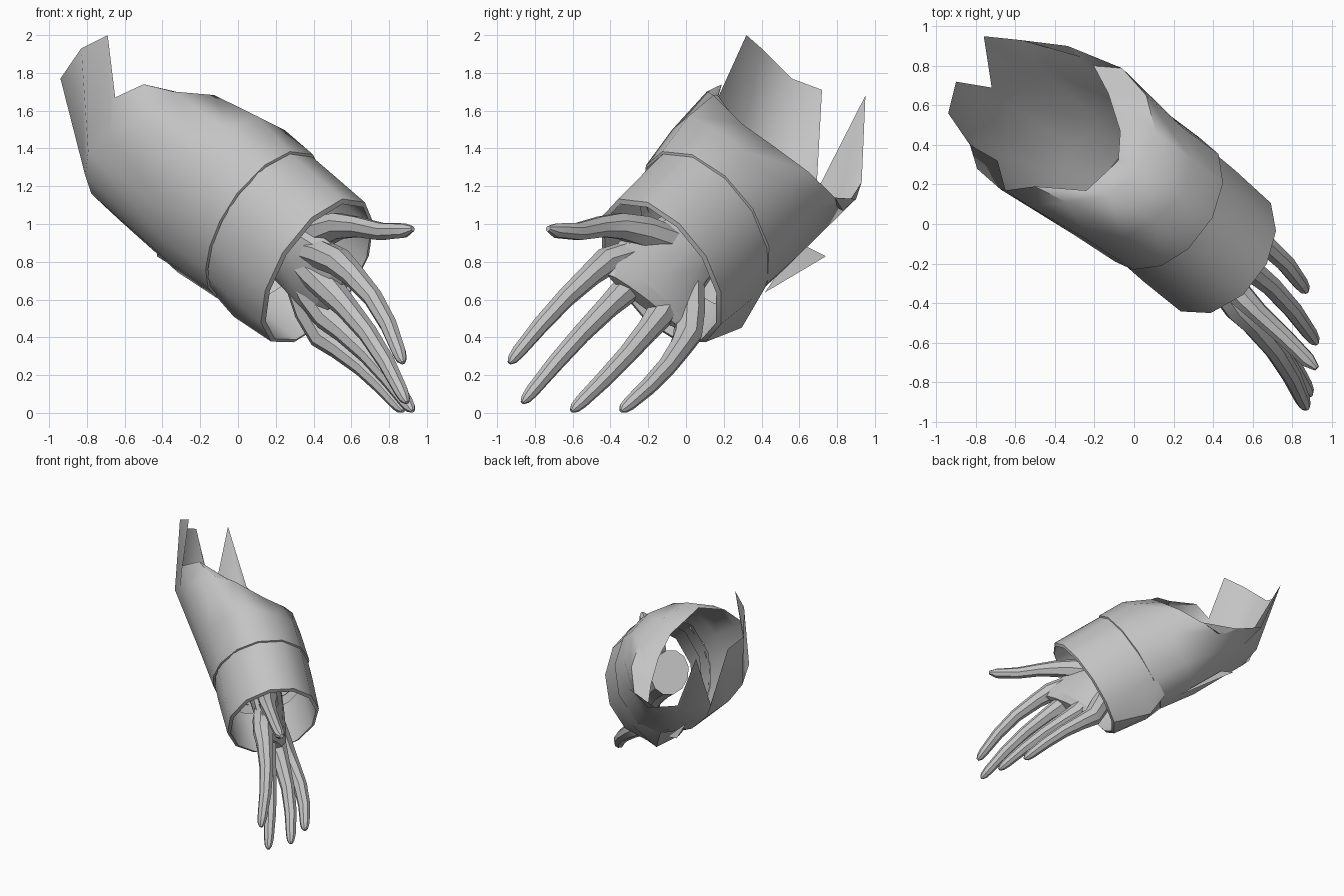
import bpy, bmesh, math
from mathutils import Vector as V

cube = bpy.data.objects.get("Cube")
if cube:
    bpy.data.objects.remove(cube, do_unlink=True)

grey = bpy.data.materials.new("cloth grey")
grey.use_nodes = True
grey.diffuse_color = (0.55, 0.55, 0.55, 1)
grey.node_tree.nodes["Principled BSDF"].inputs["Base Color"].default_value = grey.diffuse_color

# Forearm frame: axis runs to the fingers, up and side span the cross-section
origin = V((0.14, 0.12, 0.98))
axis = V((0.64, -0.55, -0.55)).normalized()
up = (V((0, 0, 1)) - axis * axis.z).normalized()
side = axis.cross(up).normalized()
if side.x < 0:
    side = -side


def arm_point(along, degrees, r_up, r_side, sag=0):
    """Point on the egg-shaped section; sag pulls the underside down."""
    t = math.radians(degrees)
    peak = 1 + .085 * max(0, math.cos(t + .6)) ** 2
    r_up += sag * max(0, -math.cos(t + .24)) ** 8
    return origin + axis * along + (up * (r_up * math.cos(t)) + side * (r_side * math.sin(t))) * peak


def loft(name, rings, cap_start=False, cap_end=False, angle=40):
    """Skin a list of equally sized closed rings."""
    bm = bmesh.new()
    rows = [[bm.verts.new(p) for p in ring] for ring in rings]
    n = len(rows[0])
    for a, b in zip(rows, rows[1:]):
        for i in range(n):
            j = (i + 1) % n
            bm.faces.new((a[i], a[j], b[j], b[i]))
    if cap_start:
        bm.faces.new(rows[0])
    if cap_end:
        bm.faces.new(rows[-1])
    bmesh.ops.recalc_face_normals(bm, faces=bm.faces)
    mesh = bpy.data.meshes.new(name)
    bm.to_mesh(mesh)
    bm.free()
    mesh.materials.append(grey)
    obj = bpy.data.objects.new(name, mesh)
    bpy.context.collection.objects.link(obj)
    bpy.ops.object.select_all(action='DESELECT')
    obj.select_set(True)
    bpy.context.view_layer.objects.active = obj
    bpy.ops.object.shade_smooth_by_angle(angle=math.radians(angle))


def limb(name, path, widths, depths, across, sides=8, angle=30):
    """Tapered tube with an elliptical section along a path."""
    path = [V(p) for p in path]
    rings = []
    for k, p in enumerate(path):
        d = (path[min(k + 1, len(path) - 1)] - path[max(k - 1, 0)]).normalized()
        w = (across - d * across.dot(d)).normalized()
        h = d.cross(w)
        turns = [math.tau * i / sides for i in range(sides)]
        rings.append([p + w * (widths[k] * math.cos(t)) + h * (depths[k] * math.sin(t)) for t in turns])
    loft(name, rings, True, True, angle)


# Ragged upper sleeve: torn rim points, each with its angle about the arm
rim = [
    (296, (-.65, .17, 1.67)), (322, (-.5, .19, 1.74)), (346, (-.24, .17, 1.68)),
    (15, (-.08, .32, 1.47)), (45, (-.07, .47, 1.32)), (75, (-.13, .66, 1.18)),
    (105, (-.22, .83, 1.07)), (140, (-.57, .93, 1.22)), (166, (-.76, .95, 1.68)),
    (195, (-.72, .69, 1.17)), (215, (-.9, .72, 1.71)), (235, (-.94, .56, 1.77)),
    (255, (-.83, .4, 1.93)), (275, (-.69, .32, 2)),
]
lip, hem, lower, upper, edge = [], [], [], [], []
for deg, p in rim:
    p = V(p)
    reach = -(p - origin).dot(axis)
    flank = .05 if deg < 110 else .03 if deg < 170 else 0
    elbow = .08 if 200 < deg < 260 else 0
    lip.append(arm_point(.005, deg, .45, .365))
    hem.append(arm_point(0, deg, .462, .378))
    lower.append(arm_point(-min(.3, .45 * reach), deg, .495 - flank * .6, .41 - flank))
    wide = arm_point(-min(.8 + elbow, .8 * reach), deg, .48 - flank, .48 - flank + elbow * .3)
    upper.append(wide.lerp(p, .35 if reach < .7 else .05))
    edge.append(p)
loft("upper_sleeve", [lip, hem, lower, upper, edge], angle=50)

# Loose cloth fold under the sleeve
fold = [V((-.12, .42, .64)), V((-.43, .74, .83)), V((-.42, .6, .9))]
loft("sleeve_fold", [fold, [p + axis * .006 for p in fold]], True, True)

# Cuff with a thick turned-in rim and a sagging underside
profile = [(-.08, .45, .365, 0), (.15, .45, .368, .1), (.44, .45, .36, 0),
           (.45, .425, .335, 0), (.1, .425, .335, 0)]
loft("cuff", [[arm_point(a, i * 30 - 14, ru, rs, sag) for i in range(12)]
              for a, ru, rs, sag in profile], angle=50)

# Forearm stump and palm, flat across the knuckles
across = V((.2, -.7, .68)).normalized()
limb("palm", [(0, .22, 1.08), (.18, .07, .94), (.32, -.06, .82), (.43, -.16, .71), (.49, -.21, .63), (.52, -.23, .59)],
     [.18, .19, .23, .28, .28, .24], [.15, .14, .12, .095, .075, .04], across, 12, 20)

# Fingers run from the wrist over the knuckle to the tip: knuckle, tip, bow
fingers = {
    "index_finger": ((.51, -.4, .82), (.87, -.93, .27), (.045, 0, .035)),
    "middle_finger": ((.47, -.3, .67), (.89, -.86, .06), (.03, 0, .025)),
    "ring_finger": ((.45, -.13, .53), (.92, -.6, .015), (.03, .03, .01)),
    "little_finger": ((.42, .02, .43), (.87, -.34, .015), (.04, .04, 0)),
}
wrist = V((.24, .03, .89))
for name, (base, tip, bow) in fingers.items():
    base, tip = V(base), V(tip)
    root = wrist.lerp(base, .4)
    path = [root, root.lerp(base, .6)]
    for s in (.05, .2, .45, .7, .92, .98, 1.01):
        path.append(base.lerp(tip, s) + V(bow) * math.sin(math.pi * min(s, 1)))
    size = [.07, .08, .076, .062, .052, .046, .037, .028, .012]
    limb(name, path, size, [s * 1.05 for s in size], across)

# Thumb reaching away from the palm
limb("thumb", [(.33, -.08, .9), (.44, -.22, .96), (.53, -.35, .99), (.63, -.45, .985), (.76, -.57, .96), (.88, -.69, .965), (.925, -.73, .975)],
     [.09, .09, .075, .06, .05, .04, .015], [.09, .08, .065, .05, .045, .04, .015], across)
